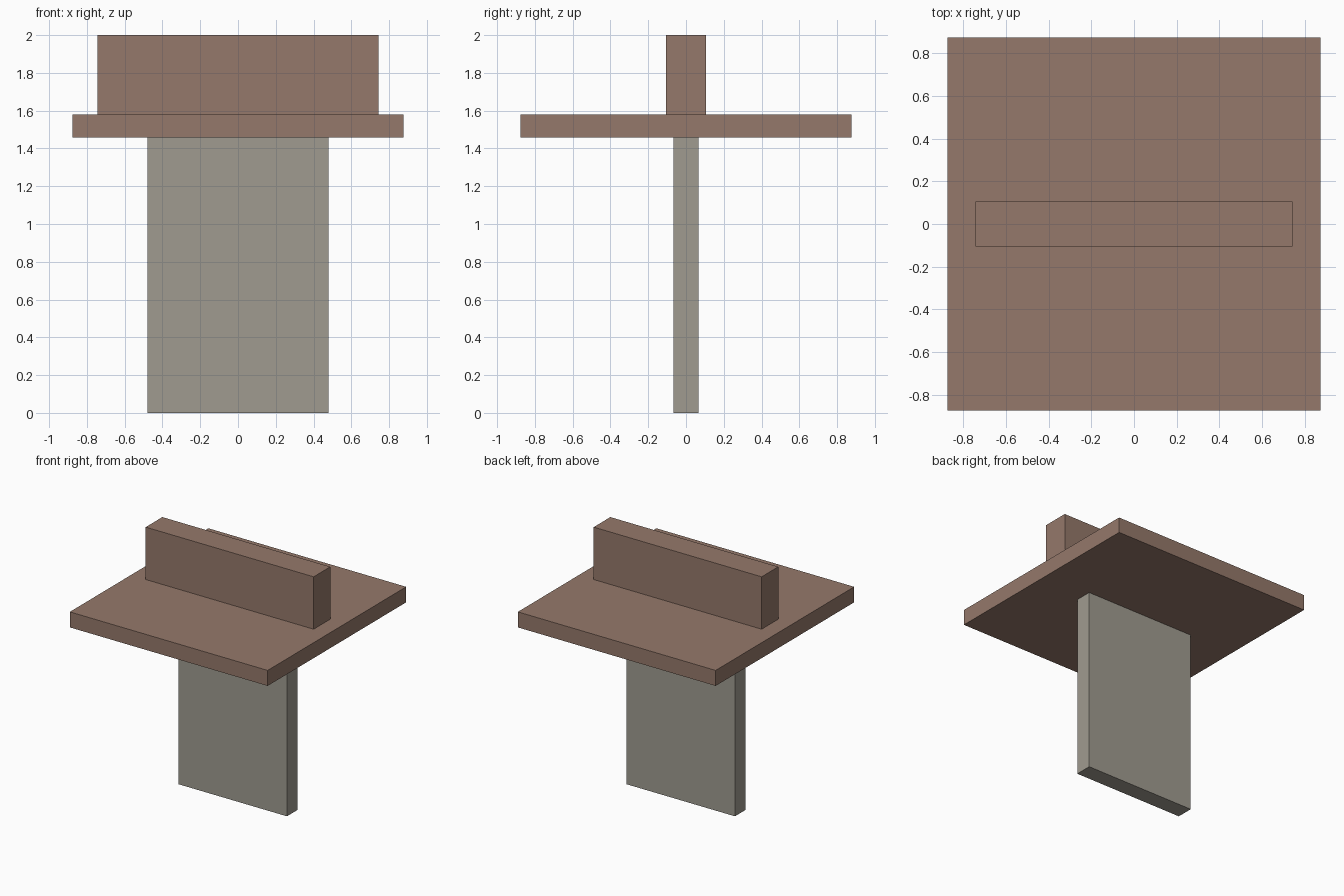
import bpy

if "Cube" in bpy.data.objects:
    bpy.data.objects.remove(bpy.data.objects["Cube"])


def material(name, color):
    mat = bpy.data.materials.new(name)
    mat.diffuse_color = (*color, 1)
    mat.use_nodes = True
    mat.node_tree.nodes["Principled BSDF"].inputs["Base Color"].default_value = mat.diffuse_color
    return mat


def box(name, width, depth, bottom, top, mat):
    bpy.ops.mesh.primitive_cube_add(size=1, location=(0, 0, (bottom + top) / 2))
    obj = bpy.context.object
    obj.name = name
    obj.scale = (width, depth, top - bottom)
    bpy.ops.object.transform_apply(location=False, rotation=False, scale=True)
    obj.data.materials.append(mat)
    return obj


brown = material("brown", (0.30, 0.19, 0.145))
stone = material("stone", (0.35, 0.33, 0.28))

# Thin upright slab standing on the ground
box("post", 0.96, 0.134, 0, 1.457, stone)
# Square flat plate
box("plate", 1.75, 1.75, 1.457, 1.581, brown)
# Upright bar along the middle of the plate
box("top_bar", 1.486, 0.21, 1.581, 2.0, brown)
